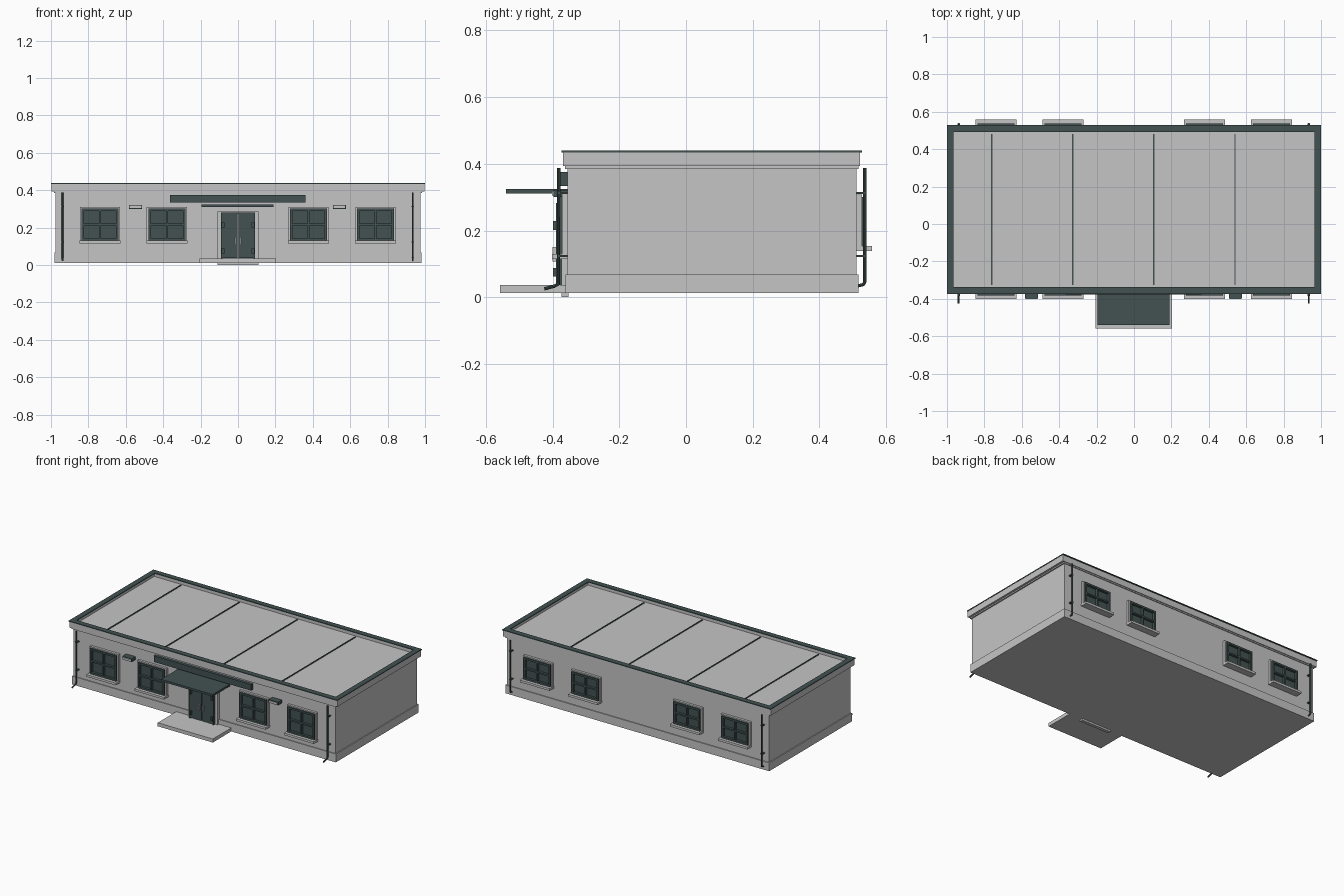
import bpy, bmesh
from mathutils import Vector

if "Cube" in bpy.data.objects:
    bpy.data.objects.remove(bpy.data.objects["Cube"])


def material(name, rgb):
    m = bpy.data.materials.new(name)
    m.diffuse_color = (*rgb, 1.0)
    m.use_nodes = True
    m.node_tree.nodes["Principled BSDF"].inputs["Base Color"].default_value = m.diffuse_color
    return m


LIGHT = material("light_grey", (0.56, 0.56, 0.56))
DARK = material("dark_slate_green", (0.055, 0.085, 0.083))


def boxes(name, mat, spans):
    """One object made of boxes, each given as (x0, x1, y0, y1, z0, z1)."""
    bm = bmesh.new()
    for x0, x1, y0, y1, z0, z1 in spans:
        cube = bmesh.ops.create_cube(bm, size=1.0)
        for v in cube["verts"]:
            v.co = Vector(((x0 + x1) / 2 + v.co.x * (x1 - x0),
                           (y0 + y1) / 2 + v.co.y * (y1 - y0),
                           (z0 + z1) / 2 + v.co.z * (z1 - z0)))
    me = bpy.data.meshes.new(name)
    bm.to_mesh(me)
    bm.free()
    me.materials.append(mat)
    ob = bpy.data.objects.new(name, me)
    bpy.context.collection.objects.link(ob)
    return ob


def ring(x0, x1, y0, y1, z0, z1, w):
    """Four horizontal bars around a rectangle in plan."""
    return [(x0, x1, y0, y0 + w, z0, z1), (x0, x1, y1 - w, y1, z0, z1),
            (x0, x0 + w, y0 + w, y1 - w, z0, z1),
            (x1 - w, x1, y0 + w, y1 - w, z0, z1)]


def frame(x0, x1, y0, y1, z0, z1, w):
    """Four bars around an upright opening."""
    return [(x0, x0 + w, y0, y1, z0, z1), (x1 - w, x1, y0, y1, z0, z1),
            (x0 + w, x1 - w, y0, y1, z0, z0 + w),
            (x0 + w, x1 - w, y0, y1, z1 - w, z1)]


FRONT, BACK = -0.356, 0.512

# Walls, plinth and roof
boxes("walls", LIGHT, [(-0.976, 0.976, FRONT, BACK, 0.012, 0.41)])
boxes("plinth", LIGHT, [(-0.982, 0.982, -0.362, 0.518, 0.012, 0.068)])
boxes("cornice_band", LIGHT, [(-0.984, 0.984, -0.363, 0.517, 0.385, 0.397)])
boxes("parapet", LIGHT, ring(-0.998, 0.998, -0.369, 0.522, 0.393, 0.434, 0.03))
boxes("coping", DARK, ring(-1.0, 1.0, -0.374, 0.528, 0.434, 0.44, 0.036))
boxes("roof_deck", LIGHT, [(-0.97, 0.97, -0.34, 0.493, 0.40, 0.416)])
boxes("roof_seams", DARK, [(x - 0.004, x + 0.004, -0.325, 0.48, 0.416, 0.42)
                           for x in (-0.76, -0.327, 0.106, 0.54)])


# Windows, built outward from the wall they sit on
def window(name, cx, wall, s, z0, z1):
    def layer(near, far):
        return sorted((wall + s * near, wall + s * far))
    boxes(name + "_surround", LIGHT,
          frame(cx - 0.108, cx + 0.108, *layer(-0.002, 0.016),
                z0 - 0.006, z1 + 0.008, 0.012))
    boxes(name + "_glass", DARK,
          [(cx - 0.098, cx + 0.098, *layer(-0.002, 0.01), z0, z1)])
    zm, y = (z0 + z1) / 2, layer(0.008, 0.026)
    boxes(name + "_frame", DARK,
          frame(cx - 0.098, cx + 0.098, *y, z0, z1, 0.012)
          + [(cx - 0.005, cx + 0.005, *y, z0, z1),
             (cx - 0.098, cx + 0.098, *y, zm - 0.005, zm + 0.005)])
    boxes(name + "_sill", LIGHT,
          [(cx - 0.11, cx + 0.11, *layer(-0.002, 0.046), z0 - 0.015, z0)])


for i, cx in enumerate((-0.738, -0.38, 0.377, 0.735)):
    window(f"front_window_{i + 1}", cx, FRONT, -1, 0.130, 0.302)
    window(f"back_window_{i + 1}", cx, BACK, 1, 0.153, 0.300)

# Entrance
boxes("entrance_step", LIGHT, [(-0.207, 0.203, -0.558, -0.36, 0.012, 0.036)])
boxes("door_surround", LIGHT, [(-0.11, 0.11, -0.374, -0.352, 0.0, 0.286)])
boxes("door_frame", DARK, [(-0.092, -0.082, -0.39, -0.37, 0.036, 0.282),
                           (0.082, 0.092, -0.39, -0.37, 0.036, 0.282),
                           (-0.082, 0.082, -0.39, -0.37, 0.272, 0.282)])
boxes("door_leaves", DARK, [(-0.082, -0.002, -0.386, -0.37, 0.038, 0.272),
                            (0.002, 0.082, -0.386, -0.37, 0.038, 0.272)])
boxes("door_hinges", DARK, [(s * 0.08 - 0.007, s * 0.08 + 0.007,
                             -0.399, -0.384, z - 0.013, z + 0.013)
                            for s in (-1, 1) for z in (0.075, 0.215)])
boxes("door_handles", LIGHT, [(s * 0.015 - 0.003, s * 0.015 + 0.003,
                               -0.4, -0.384, 0.107, 0.15) for s in (-1, 1)])
boxes("canopy", DARK, [(-0.195, 0.19, -0.54, FRONT, 0.311, 0.325)])
boxes("sign_board", DARK, [(-0.364, 0.36, -0.376, FRONT, 0.334, 0.375)])

# Wall lamps
for side, x in (("left", -0.548), ("right", 0.542)):
    boxes(side + "_lamp_body", DARK,
          [(x - 0.035, x + 0.035, -0.398, FRONT, 0.301, 0.322)])
    boxes(side + "_lamp_lens", LIGHT,
          [(x - 0.031, x + 0.031, -0.402, -0.397, 0.305, 0.318)])


# Downpipes with an angled shoe at the foot
def pipe(name, points):
    cu = bpy.data.curves.new(name, "CURVE")
    cu.dimensions = "3D"
    cu.bevel_depth = 0.005
    cu.bevel_resolution = 2
    cu.use_fill_caps = True
    sp = cu.splines.new("POLY")
    sp.points.add(len(points) - 1)
    for p, co in zip(sp.points, points):
        p.co = (*co, 1.0)
    cu.materials.append(DARK)
    ob = bpy.data.objects.new(name, cu)
    bpy.context.collection.objects.link(ob)
    bpy.ops.object.select_all(action="DESELECT")
    ob.select_set(True)
    bpy.context.view_layer.objects.active = ob
    bpy.ops.object.convert(target="MESH")
    bpy.ops.object.shade_smooth_by_angle()


for side, x in (("left", -0.938), ("right", 0.934)):
    pipe(f"front_{side}_downpipe", [(x, -0.382, 0.388), (x, -0.382, 0.04),
                                    (x, -0.395, 0.033), (x, -0.425, 0.025)])
    pipe(f"back_{side}_downpipe", [(x, 0.536, 0.388), (x, 0.536, 0.045),
                                   (x, 0.532, 0.038), (x, 0.512, 0.033)])
    boxes(f"{side}_pipe_brackets", DARK,
          [(x - 0.007, x + 0.007, -0.384, FRONT, z, z + 0.006) for z in (0.12, 0.31)]
          + [(x - 0.007, x + 0.007, BACK, 0.538, z, z + 0.006) for z in (0.12, 0.31)])
